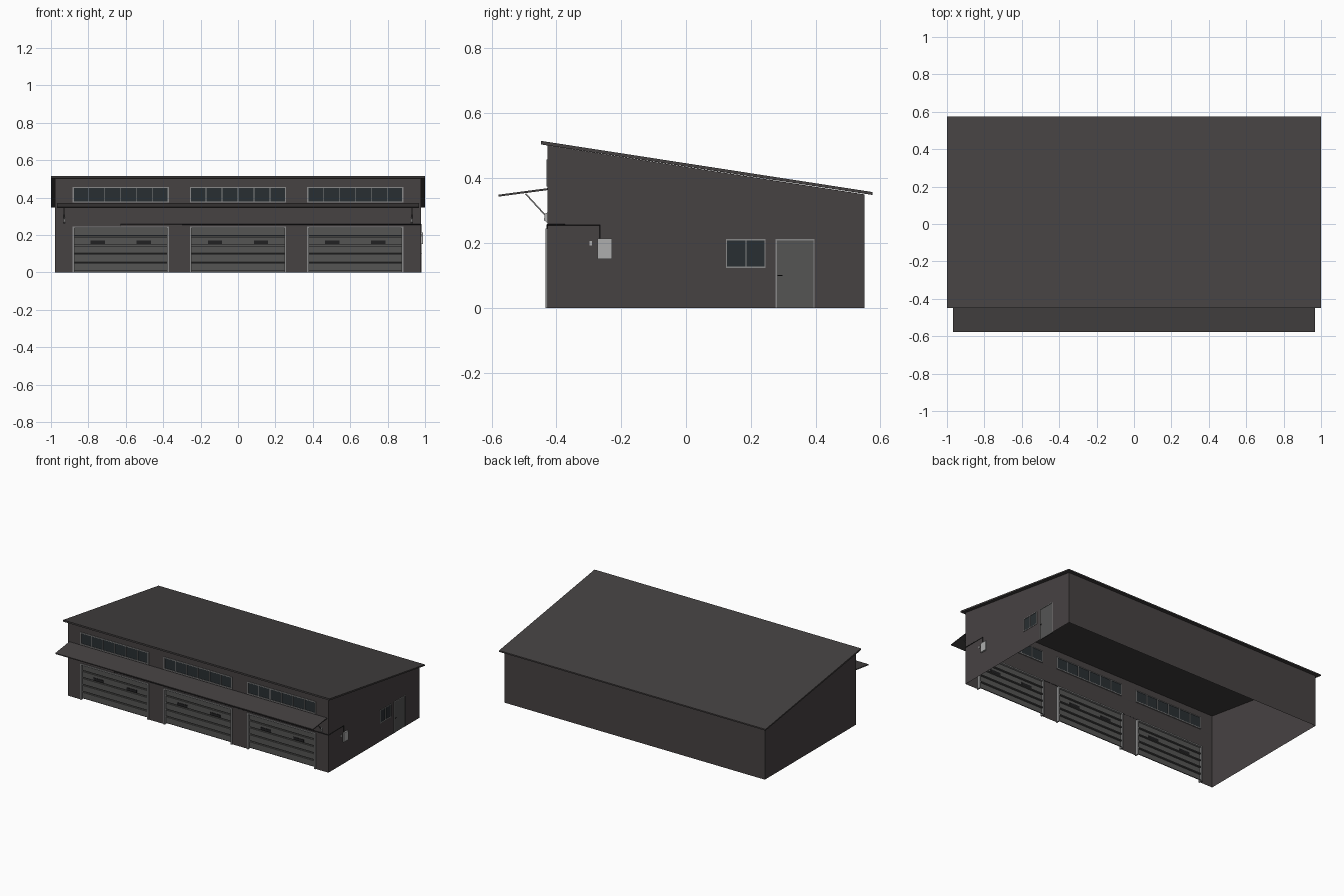
import bpy, bmesh
from mathutils import Vector

if "Cube" in bpy.data.objects:
    bpy.data.objects.remove(bpy.data.objects["Cube"])


def material(name, r, g, b):
    m = bpy.data.materials.new(name)
    m.diffuse_color = (r, g, b, 1)
    m.use_nodes = True
    m.node_tree.nodes["Principled BSDF"].inputs["Base Color"].default_value = m.diffuse_color
    return m


WALL = material("wall_paint", 0.062, 0.054, 0.055)
ROOF = material("roof_sheet", 0.058, 0.053, 0.053)
DOOR = material("door_grey", 0.09, 0.09, 0.088)
FRAME = material("frame_metal", 0.25, 0.25, 0.25)
GLASS = material("dark_glass", 0.022, 0.028, 0.032)
BLACK = material("black_trim", 0.015, 0.015, 0.016)
BOXG = material("light_metal", 0.42, 0.42, 0.42)

X, YF, YB = 0.978, -0.427, 0.551          # wall planes
SLOPE = (0.355 - 0.513) / (0.576 + 0.448)


def roof_z(y):                             # underside of the roof
    return 0.504 + SLOPE * (y + 0.448)


def finish(name, bm, mat):
    me = bpy.data.meshes.new(name)
    bm.to_mesh(me)
    bm.free()
    me.materials.append(mat)
    ob = bpy.data.objects.new(name, me)
    bpy.context.collection.objects.link(ob)
    return ob


def boxes(name, mat, items):
    """One object made of several (x0, x1, y0, y1, z0, z1) boxes."""
    bm = bmesh.new()
    for x0, x1, y0, y1, z0, z1 in items:
        vs = bmesh.ops.create_cube(bm, size=1)["verts"]
        for v in vs:
            v.co = ((x0 + x1) / 2 + v.co.x * (x1 - x0),
                    (y0 + y1) / 2 + v.co.y * (y1 - y0),
                    (z0 + z1) / 2 + v.co.z * (z1 - z0))
    return finish(name, bm, mat)


def extrude_x(name, mat, profile, x0, x1, closed=True):
    """Sweep a (y, z) profile along x."""
    bm = bmesh.new()
    a = [bm.verts.new((x0, y, z)) for y, z in profile]
    b = [bm.verts.new((x1, y, z)) for y, z in profile]
    n = len(profile)
    for i in range(n if closed else n - 1):
        j = (i + 1) % n
        bm.faces.new((a[i], b[i], b[j], a[j]))
    if closed:
        bm.faces.new(a)
        bm.faces.new(b[::-1])
        bmesh.ops.recalc_face_normals(bm, faces=bm.faces)
    return finish(name, bm, mat)


def wall(name, us, zs, holes, place, top):
    """Sheet wall on a grid, leaving out the openings (u0, u1, z0, z1)."""
    bm = bmesh.new()
    grid = [[bm.verts.new(place(u, z)) for z in zs] + [bm.verts.new(place(u, top(u)))] for u in us]
    for i in range(len(us) - 1):
        for j in range(len(zs)):
            cu = (us[i] + us[i + 1]) / 2
            cz = (zs[j] + zs[j + 1]) / 2 if j + 1 < len(zs) else 9
            if not any(h[0] < cu < h[1] and h[2] < cz < h[3] for h in holes):
                bm.faces.new((grid[i][j], grid[i + 1][j], grid[i + 1][j + 1], grid[i][j + 1]))
    return finish(name, bm, WALL)


def tube(name, mat, pts, r):
    cu = bpy.data.curves.new(name, "CURVE")
    cu.dimensions = "3D"
    cu.bevel_depth, cu.bevel_resolution, cu.use_fill_caps = r, 1, True
    sp = cu.splines.new("POLY")
    sp.points.add(len(pts) - 1)
    for p, co in zip(sp.points, pts):
        p.co = (*co, 1)
    cu.materials.append(mat)
    ob = bpy.data.objects.new(name, cu)
    bpy.context.collection.objects.link(ob)


# Walls
bays = [(c - 0.257, c + 0.257) for c in (-0.627, 0, 0.627)]
DZ, W0, W1 = 0.245, 0.374, 0.457
front_holes = [(a, b, 0, DZ) for a, b in bays] + [(a, b, W0, W1) for a, b in bays]
wall("front_wall", [-X] + [e for b in bays for e in b] + [X], [0, DZ, W0, W1],
     front_holes, lambda u, z: (u, YF, z), lambda u: roof_z(YF))
wall("back_wall", [X, -X], [0], [], lambda u, z: (u, YB, z), lambda u: roof_z(YB))
wall("left_wall", [YB, YF], [0], [], lambda u, z: (-X, u, z), roof_z)
wall("right_wall", [YF, 0.123, 0.246, 0.276, 0.397, YB], [0, 0.123, 0.212],
     [(0.123, 0.246, 0.123, 0.212), (0.276, 0.397, 0, 0.212)],
     lambda u, z: (X, u, z), roof_z)

# Roof and awning slabs
extrude_x("roof", ROOF, [(-0.448, 0.515), (0.576, 0.357), (0.576, 0.348), (-0.448, 0.504)], -1, 1)
extrude_x("awning", ROOF, [(-0.578, 0.349), (YF, 0.369), (YF, 0.363), (-0.578, 0.343)], -0.967, 0.967)

F = 0.009
for k, (a, b) in enumerate(bays):
    # Garage door: sectional panels with recessed joints
    prof, n, h = [], 5, (DZ - F) / 5
    for i in range(n):
        z = i * h
        prof += [(-0.407, z), (-0.407, z + 0.006), (-0.419, z + 0.008), (-0.419, z + h)]
    extrude_x(f"garage_door_{k}", DOOR, prof, a + F, b - F, closed=False)
    boxes(f"garage_door_frame_{k}", FRAME, [
        (a, a + F, -0.433, -0.405, 0, DZ), (b - F, b, -0.433, -0.405, 0, DZ),
        (a + F, b - F, -0.433, -0.405, DZ - F, DZ)])
    c = (a + b) / 2
    boxes(f"garage_door_lights_{k}", BLACK, [
        (c + s * 0.123 - 0.038, c + s * 0.123 + 0.038, -0.422, -0.415, 0.152, 0.17) for s in (-1, 1)])
    # Clerestory window: frame, mullions, glass
    t = 0.006
    y0, y1 = -0.431, -0.42
    bars = [(a, b, y0, y1, W0, W0 + t), (a, b, y0, y1, W1 - t, W1),
            (a, a + t, y0, y1, W0 + t, W1 - t), (b - t, b, y0, y1, W0 + t, W1 - t)]
    for i in range(1, 6):
        x = a + (b - a) * i / 6
        bars.append((x - 0.002, x + 0.002, y0 + 0.001, y1, W0 + t, W1 - t))
    boxes(f"clerestory_frame_{k}", FRAME, bars)
    boxes(f"clerestory_glass_{k}", GLASS, [(a + t, b - t, -0.426, -0.423, W0 + t, W1 - t)])

# Side window
x0, x1, t = 0.971, 0.981, 0.004
boxes("side_window_frame", FRAME, [
    (x0, x1, 0.123, 0.246, 0.123, 0.123 + t), (x0, x1, 0.123, 0.246, 0.212 - t, 0.212),
    (x0, x1, 0.123, 0.123 + t, 0.127, 0.208), (x0, x1, 0.246 - t, 0.246, 0.127, 0.208),
    (x0, x1, 0.183, 0.186, 0.127, 0.208)])
boxes("side_window_glass", GLASS, [(0.974, 0.977, 0.127, 0.242, 0.127, 0.208)])

# Side door with lever handle
boxes("side_door_frame", FRAME, [
    (x0, x1, 0.276, 0.28, 0, 0.212), (x0, x1, 0.393, 0.397, 0, 0.212), (x0, x1, 0.28, 0.393, 0.208, 0.212)])
boxes("side_door", DOOR, [(0.971, 0.977, 0.28, 0.393, 0, 0.208)])
boxes("side_door_handle", BLACK, [(0.977, 0.984, 0.283, 0.286, 0.098, 0.101),
                                  (0.982, 0.985, 0.283, 0.297, 0.098, 0.101)])

# Awning braces with wall plates
for s in (-1, 1):
    tube("awning_brace", FRAME, [(s * 0.93, -0.495, 0.352), (s * 0.93, -0.429, 0.28)], 0.0025)
    extrude_x("brace_plate", BOXG, [(YF, 0.262), (YF, 0.294), (-0.436, 0.29), (-0.438, 0.27)],
              s * 0.93 - 0.004, s * 0.93 + 0.004)

# Electrical cabinet, switch and conduit
boxes("electrical_cabinet", BOXG, [(X, 0.988, -0.273, -0.229, 0.151, 0.213)])
boxes("wall_switch", BOXG, [(X, 0.982, -0.298, -0.29, 0.192, 0.206)])
tube("conduit", BLACK, [(-0.627, YF - 0.001, 0.244), (-0.627, YF - 0.001, 0.256),
                        (0.979, YF - 0.001, 0.256), (0.979, -0.265, 0.256), (0.979, -0.265, 0.212)], 0.002)
